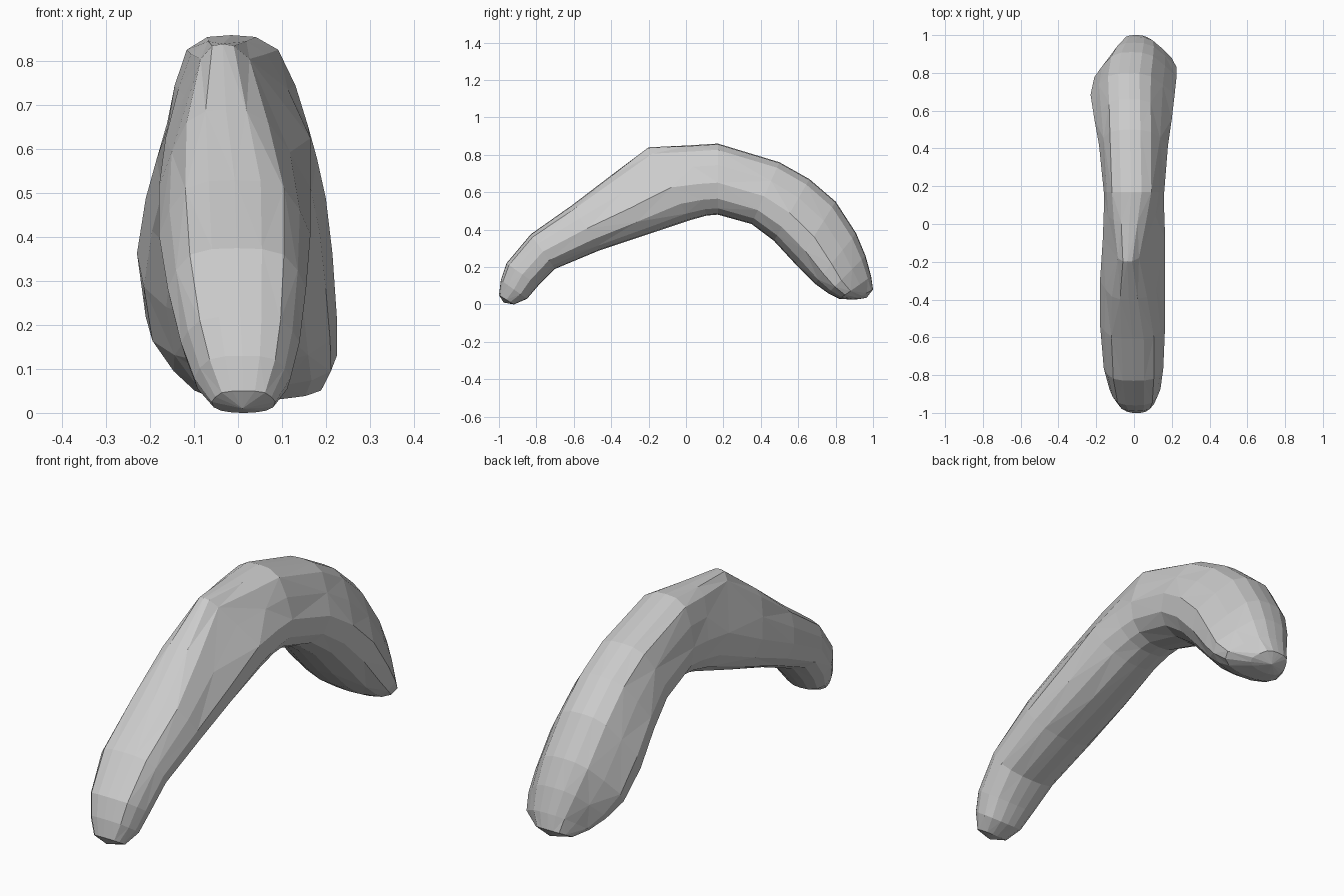
import bpy
import bmesh
from mathutils import Vector

cube = bpy.data.objects.get("Cube")
if cube:
    bpy.data.objects.remove(cube, do_unlink=True)

# Half section as (across, up): broad flat crown, slanted flank, rounded belly
HALF = [(.36, .98), (.68, .84), (.88, .45), (1, 0), (.93, -.5), (.7, -.8), (.34, -.97)]
SECTION = [(0, 1)] + HALF + [(0, -1)] + [(-x, u) for x, u in reversed(HALF)]
SIDES = len(SECTION)

# Stations along the bend: outer (y, z), inner (y, z), right x, left x,
# depth of the widest line, crown width, crown lean
STATIONS = [
    (-1.00, .05, -.92, .00, -.06, .085, .5, 1, 0),
    (-.99, .13, -.85, .03, -.10, .12, .5, 1, 0),
    (-.96, .22, -.79, .10, -.13, .14, .5, 1, 0),
    (-.83, .375, -.70, .19, -.16, .155, .5, 1, 0),
    (-.61, .53, -.46, .29, -.18, .165, .48, .95, 0),
    (-.40, .69, -.22, .37, -.18, .165, .45, .75, -.02),
    (-.20, .84, .02, .45, -.165, .165, .45, .4, -.035),
    (.01, .85, .11, .475, -.16, .16, .45, .75, -.025),
    (.17, .86, .17, .48, -.16, .16, .45, .95, -.015),
    (.50, .76, .35, .43, -.185, .18, .45, .85, -.02),
    (.66, .67, .47, .34, -.21, .20, .45, .75, -.02),
    (.80, .55, .59, .21, -.23, .215, .45, .7, -.02),
    (.91, .38, .69, .11, -.21, .225, .4, .7, -.02),
    (.96, .26, .76, .06, -.16, .225, .35, .7, -.03),
    (.99, .15, .82, .03, -.11, .20, .35, .7, -.03),
    (1.00, .08, .90, .025, -.07, .11, .4, .9, -.01),
]


def ring(bm, station):
    """Section fitted between the outer and inner outline."""
    yo, zo, yi, zi, right, left, depth, crown, lean = station
    outer, inner = Vector((0, yo, zo)), Vector((0, yi, zi))
    middle = inner.lerp(outer, depth)
    verts = []
    for across, up in SECTION:
        p = middle.lerp(outer if up > 0 else inner, abs(up))
        rise = max(up, 0)
        across *= 1 - (1 - crown) * rise
        p.x = (left + right + across * (left - right)) / 2 + lean * rise
        verts.append(bm.verts.new(p))
    return verts


# Bent body, lofted through the sections with alternating diagonals
bm = bmesh.new()
rings = [ring(bm, s) for s in STATIONS]
for i, (a, b) in enumerate(zip(rings, rings[1:])):
    for k in range(SIDES):
        n = (k + 1) % SIDES
        if (i + k) % 2:
            bm.faces.new((a[k], a[n], b[k]))
            bm.faces.new((a[n], b[n], b[k]))
        else:
            bm.faces.new((a[k], b[n], b[k]))
            bm.faces.new((a[k], a[n], b[n]))

# Blunt ends
for end, tip in ((rings[0], (.01, -.975, .01)), (rings[-1], (.02, .965, .035))):
    pole = bm.verts.new(tip)
    for k in range(SIDES):
        bm.faces.new((end[k], end[(k + 1) % SIDES], pole))
bmesh.ops.recalc_face_normals(bm, faces=bm.faces)

mesh = bpy.data.meshes.new("bent_body")
bm.to_mesh(mesh)
bm.free()
body = bpy.data.objects.new("bent_body", mesh)
bpy.context.collection.objects.link(body)

# Plain grey surface
grey = bpy.data.materials.new("light_grey")
grey.use_nodes = True
color = (.6, .6, .6, 1)
grey.diffuse_color = color
grey.node_tree.nodes["Principled BSDF"].inputs["Base Color"].default_value = color
mesh.materials.append(grey)
